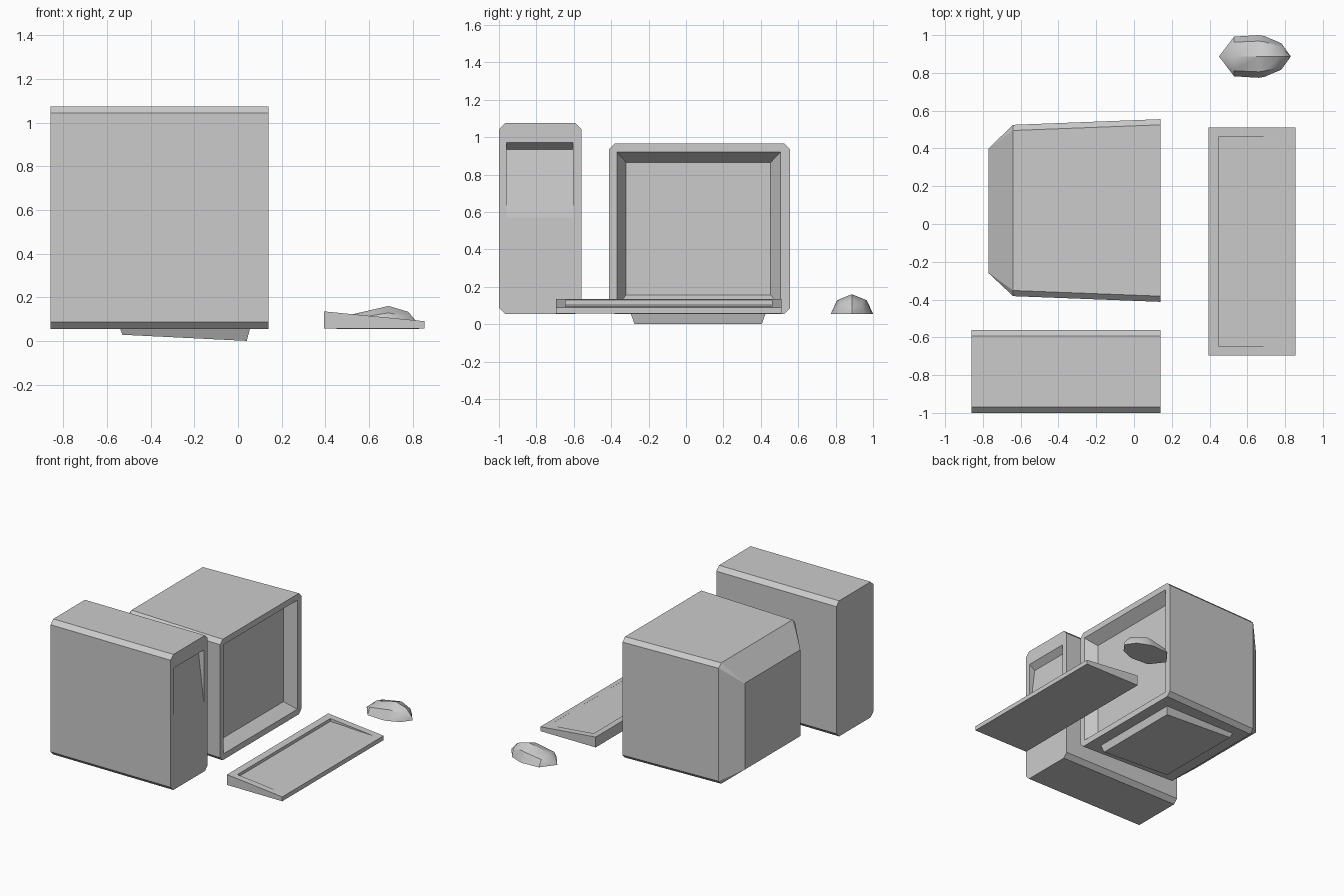
import bpy, bmesh

if "Cube" in bpy.data.objects:
    bpy.data.objects.remove(bpy.data.objects["Cube"])


def loft(name, rings):
    """Closed solid through equal-length rings of points."""
    bm = bmesh.new()
    rows = [[bm.verts.new(p) for p in ring] for ring in rings]
    n = len(rows[0])
    for a, b in zip(rows, rows[1:]):
        for i in range(n):
            j = (i + 1) % n
            bm.faces.new((a[i], a[j], b[j], b[i]))
    bm.faces.new(rows[0])
    bm.faces.new(rows[-1])
    bmesh.ops.remove_doubles(bm, verts=bm.verts, dist=1e-5)
    bmesh.ops.recalc_face_normals(bm, faces=bm.faces)
    me = bpy.data.meshes.new(name)
    bm.to_mesh(me)
    bm.free()
    ob = bpy.data.objects.new(name, me)
    bpy.context.collection.objects.link(ob)
    return ob


def ring_x(x, y0, y1, z0, z1, c=0.0):
    """Rectangle across x, with chamfered corners when c > 0."""
    if not c:
        return [(x, y0, z0), (x, y1, z0), (x, y1, z1), (x, y0, z1)]
    return [(x, y0 + c, z0), (x, y1 - c, z0), (x, y1, z0 + c), (x, y1, z1 - c),
            (x, y1 - c, z1), (x, y0 + c, z1), (x, y0, z1 - c), (x, y0, z0 + c)]


def prism_y(name, profile, y0, y1):
    """An xz profile extruded along y."""
    return loft(name, [[(x, y, z) for x, z in profile] for y in (y0, y1)])


def carve(ob, cutter):
    mod = ob.modifiers.new("recess", 'BOOLEAN')
    mod.operation = 'DIFFERENCE'
    mod.solver = 'EXACT'
    mod.object = cutter
    bpy.context.view_layer.objects.active = ob
    bpy.ops.object.modifier_apply(modifier=mod.name)
    bpy.data.objects.remove(cutter)


# Computer tower with a slanted drive recess
tower = loft("tower_case", [ring_x(x, -1.0, -0.56, 0.055, 1.075, 0.032)
                            for x in (-0.86, 0.14)])
carve(tower, prism_y("tower_cutter", [(0.24, 0.97), (0.14, 0.97), (0.095, 0.935),
                                      (0.14, 0.57), (0.24, 0.57)], -0.96, -0.605))

# Monitor housing: slight taper, then a stepped-in back
monitor = loft("monitor_case", [
    ring_x(0.14, -0.412, 0.555, 0.055, 0.965, 0.03),
    ring_x(-0.64, -0.382, 0.525, 0.055, 0.965, 0.03),
    ring_x(-0.77, -0.26, 0.40, 0.16, 0.81, 0.002)])

# Screen recess with sloping bezel walls
o, i = (-0.37, 0.505, 0.10, 0.92), (-0.32, 0.453, 0.155, 0.865)
carve(monitor, loft("screen_cutter", [ring_x(0.24, *o), ring_x(0.14, *o),
                                      ring_x(0.06, *i)]))

# Tilted monitor foot
loft("monitor_foot", [
    [(-0.54, -0.295, 0.056), (0.055, -0.295, 0.056), (0.055, 0.425, 0.056), (-0.54, 0.425, 0.056)],
    [(-0.53, -0.275, 0.028), (0.04, -0.275, 0.0), (0.04, 0.405, 0.0), (-0.53, 0.405, 0.028)]])

# Wedge keyboard with a sunken key area fading out toward the user
keyboard = prism_y("keyboard", [(0.395, 0.057), (0.855, 0.057), (0.855, 0.09), (0.395, 0.135)],
                   -0.695, 0.51)
carve(keyboard, prism_y("key_cutter", [(0.445, 0.2), (0.447, 0.108), (0.815, 0.0935),
                                       (0.815, 0.2)], -0.645, 0.46))

# Low-poly domed mouse: (x, half width, height)
stations = [(0.45, 0.0, 0.0), (0.53, 0.105, 0.068), (0.66, 0.113, 0.098),
            (0.69, 0.108, 0.105), (0.78, 0.07, 0.078), (0.83, 0.0, 0.02)]
section = [(-1, 0), (-0.72, 0.7), (0, 1), (0.72, 0.7), (1, 0)]
mouse = loft("mouse", [[(x, 0.887 + w * a, 0.055 + h * b) for a, b in section]
                       for x, w, h in stations])
bpy.ops.object.select_all(action='DESELECT')
mouse.select_set(True)
bpy.context.view_layer.objects.active = mouse
bpy.ops.object.shade_smooth_by_angle(angle=0.6)
